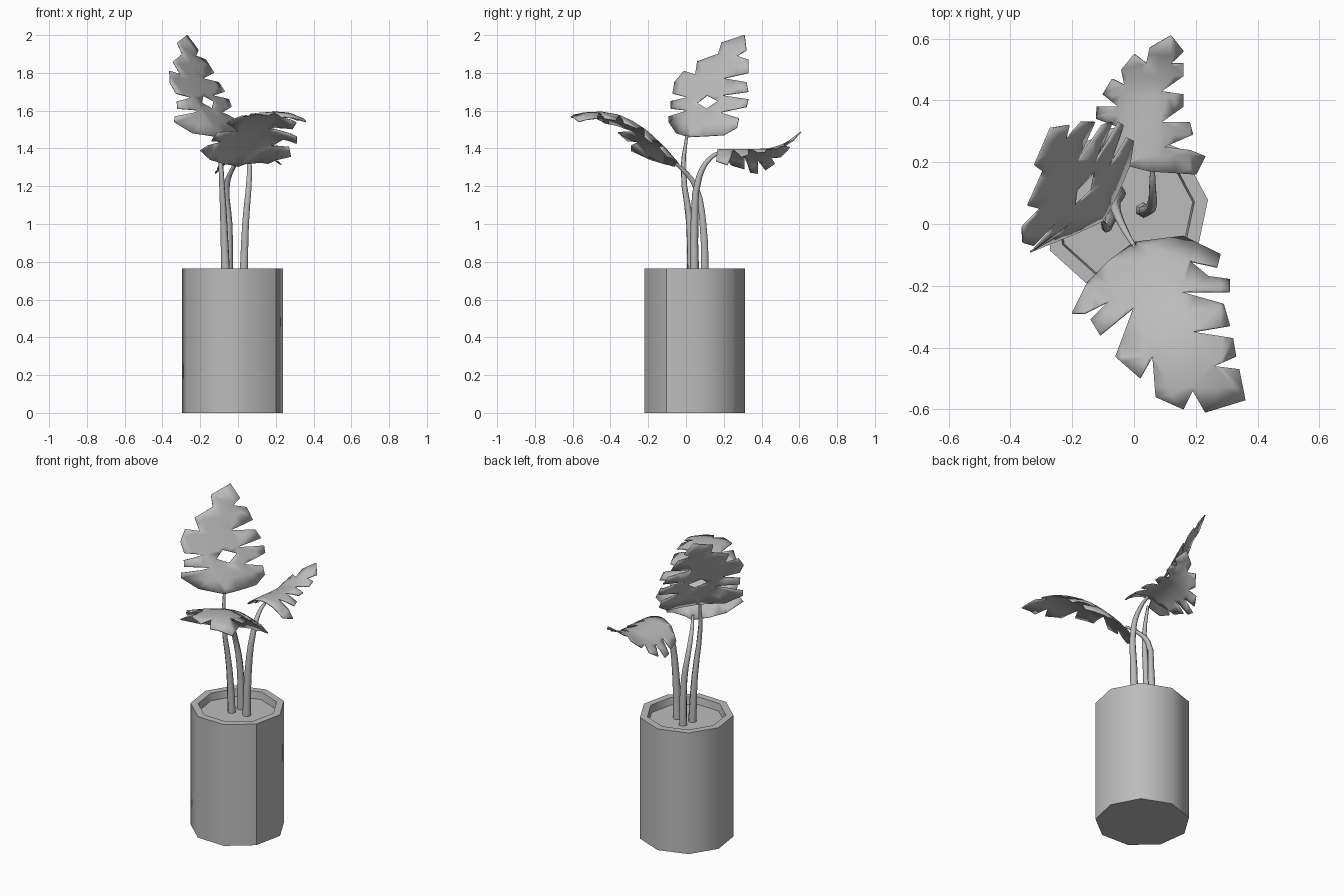
import bpy
import bmesh
import math
from mathutils import Vector

cube = bpy.data.objects.get("Cube")
if cube:
    bpy.data.objects.remove(cube, do_unlink=True)

GREY = (0.5, 0.5, 0.5, 1)
grey = bpy.data.materials.new("plain grey")
grey.use_nodes = True
grey.diffuse_color = GREY
grey.node_tree.nodes["Principled BSDF"].inputs["Base Color"].default_value = GREY


def activate(obj):
    bpy.ops.object.select_all(action="DESELECT")
    obj.select_set(True)
    bpy.context.view_layer.objects.active = obj


def add_object(name, bm, angle):
    mesh = bpy.data.meshes.new(name)
    bm.to_mesh(mesh)
    bm.free()
    obj = bpy.data.objects.new(name, mesh)
    bpy.context.collection.objects.link(obj)
    mesh.materials.append(grey)
    activate(obj)
    bpy.ops.object.shade_smooth_by_angle(angle=math.radians(angle))
    return obj


# Nine-sided pot: rings up the outside, over the rim and down to the soil
SIDES = 9
CENTRE = Vector((-0.03, 0.04, 0))


def ring(bm, radius, z):
    verts = []
    for i in range(SIDES):
        a = math.radians(8) + math.tau * i / SIDES
        verts.append(bm.verts.new(CENTRE + Vector((radius * math.cos(a), radius * math.sin(a), z))))
    return verts


bm = bmesh.new()
rings = [ring(bm, r, z) for r, z in ((0.272, 0), (0.272, 0.765), (0.228, 0.765), (0.222, 0.72))]
for low, high in zip(rings, rings[1:]):
    for i in range(SIDES):
        j = (i + 1) % SIDES
        bm.faces.new((low[i], low[j], high[j], high[i]))
bm.faces.new(reversed(rings[0]))
bm.faces.new(rings[-1])
pot = add_object("pot", bm, 45)

# The wall has one hard seam at its front left corner
seam = {SIDES - 1, 2 * SIDES - 1}
for edge in pot.data.edges:
    if set(edge.vertices) == seam:
        edge.use_edge_sharp = True


# Tapered stems swept along curves
def add_stem(name, points):
    curve = bpy.data.curves.new(name, "CURVE")
    curve.dimensions = "3D"
    curve.bevel_depth = 0.025
    curve.bevel_resolution = 1
    curve.resolution_u = 3
    spline = curve.splines.new("BEZIER")
    spline.bezier_points.add(len(points) - 1)
    for i, (bp, co) in enumerate(zip(spline.bezier_points, points)):
        bp.co = co
        bp.handle_left_type = bp.handle_right_type = "AUTO"
        bp.radius = 1 - 0.7 * i / (len(points) - 1)
    obj = bpy.data.objects.new(name, curve)
    bpy.context.collection.objects.link(obj)
    curve.materials.append(grey)
    activate(obj)
    bpy.ops.object.convert(target="MESH")


add_stem("front_stem", [(-0.05, 0.1, 0.71), (-0.05, 0.09, 1), (-0.06, 0.05, 1.2),
                        (-0.03, -0.02, 1.29), (0, -0.07, 1.33)])
add_stem("tall_stem", [(-0.065, 0.03, 0.71), (-0.075, 0.02, 1), (-0.09, -0.015, 1.3),
                       (-0.1, 0.005, 1.47)])
add_stem("back_stem", [(0.03, 0.045, 0.71), (0.04, 0.045, 1), (0.06, 0.07, 1.25),
                       (0.06, 0.13, 1.35), (0.06, 0.2, 1.39)])


# Leaves: a notched flat outline in hundredths, cut into strips and bent by a rule
def add_leaf(name, outline, bend, hole=()):
    bm = bmesh.new()
    for loop in (outline, hole):
        verts = [bm.verts.new((a / 100, b / 100, 0)) for a, b in loop]
        for i, v in enumerate(verts):
            bm.edges.new((v, verts[i - 1]))
    bmesh.ops.triangle_fill(bm, edges=bm.edges[:], use_beauty=True, normal=(0, 0, 1))
    for axis in (0, 1):
        normal = Vector((0, 0, 0))
        normal[axis] = 1
        values = [v.co[axis] for v in bm.verts]
        low, high = min(values), max(values)
        for i in range(1, 7):
            geom = bm.verts[:] + bm.edges[:] + bm.faces[:]
            bmesh.ops.bisect_plane(bm, geom=geom, dist=0.0005, plane_no=normal,
                                   plane_co=normal * (low + (high - low) * i / 7))
    for v in bm.verts:
        v.co = bend(v.co.x, v.co.y)
    bmesh.ops.recalc_face_normals(bm, faces=bm.faces[:])
    leaf = add_object(name, bm, 40)
    solid = leaf.modifiers.new("thickness", "SOLIDIFY")
    solid.thickness = 0.006
    solid.offset = 0


def bend_front(x, y):
    along = 0.464 * x - 0.886 * (y + 0.065)
    side = 0.886 * x + 0.464 * (y + 0.065)
    droop = 2.2 if side > 0 else 0.5
    return x, y, 1.31 + 1.25 * along - 1.38 * along ** 2 - droop * side ** 2


def bend_tall(y, z):
    h = z - 1.455
    side = 0.869 * y - 0.494 * h
    x = -0.145 + 0.65 * y - 0.6 * h
    x += 0.04 * max(0, 1 - (side / 0.2) ** 2) * (1 - h / 0.545)
    x -= 8.5 * max(0, 0.22 - h) * max(0, -y)
    return x, y, z


def bend_back(x, y):
    side = x - 0.06 - 0.14 * (y - 0.19)
    return x, y, 1.395 + 2.1 * max(0, y - 0.4) ** 2 - 3 * side ** 2


add_leaf("front_leaf", [
    (0, -6), (16, -4), (28, -10), (27, -14), (18, -12), (24, -17), (31, -18), (31, -22),
    (15, -22), (29, -26), (31, -33), (19, -35), (32, -37), (33, -43), (26, -46), (34, -47),
    (36, -57), (23, -61), (19, -54), (16, -60), (7, -56), (6, -43), (2, -50), (-6, -43),
    (0, -27), (-11, -36), (-14, -31), (-8, -25), (-16, -29), (-20, -29), (-15, -19), (-8, -12),
], bend_front)

add_leaf("tall_leaf", [
    (1, 146), (-5, 148), (-9, 154), (-9, 157), (1, 160), (-8, 161), (-8, 165), (1, 167),
    (-7, 169), (-6, 175), (-1, 181), (5, 179), (6, 186), (17, 190), (19, 196), (31, 200),
    (32, 192), (27, 189), (33, 187), (33, 180), (20, 177), (32, 175), (33, 170), (19, 168),
    (33, 166), (32, 162), (18, 159), (28, 156), (27, 151), (20, 147),
], bend_tall, hole=[(6, 164), (11, 168), (17, 165), (11, 161)])

add_leaf("back_leaf", [
    (5, 17), (20, 16), (23, 22), (18, 24), (10, 25), (19, 29), (18, 33), (9, 33),
    (16, 38), (16, 42), (9, 43), (16, 48), (16, 52), (12, 52), (16, 56), (12, 61),
    (5, 57), (4, 52), (0, 55), (-4, 50), (-3, 45), (-7, 47), (-10, 42), (-5, 38),
    (-12, 38), (-12, 34), (-4, 31), (-11, 31), (-10, 24), (-3, 19),
], bend_back)
